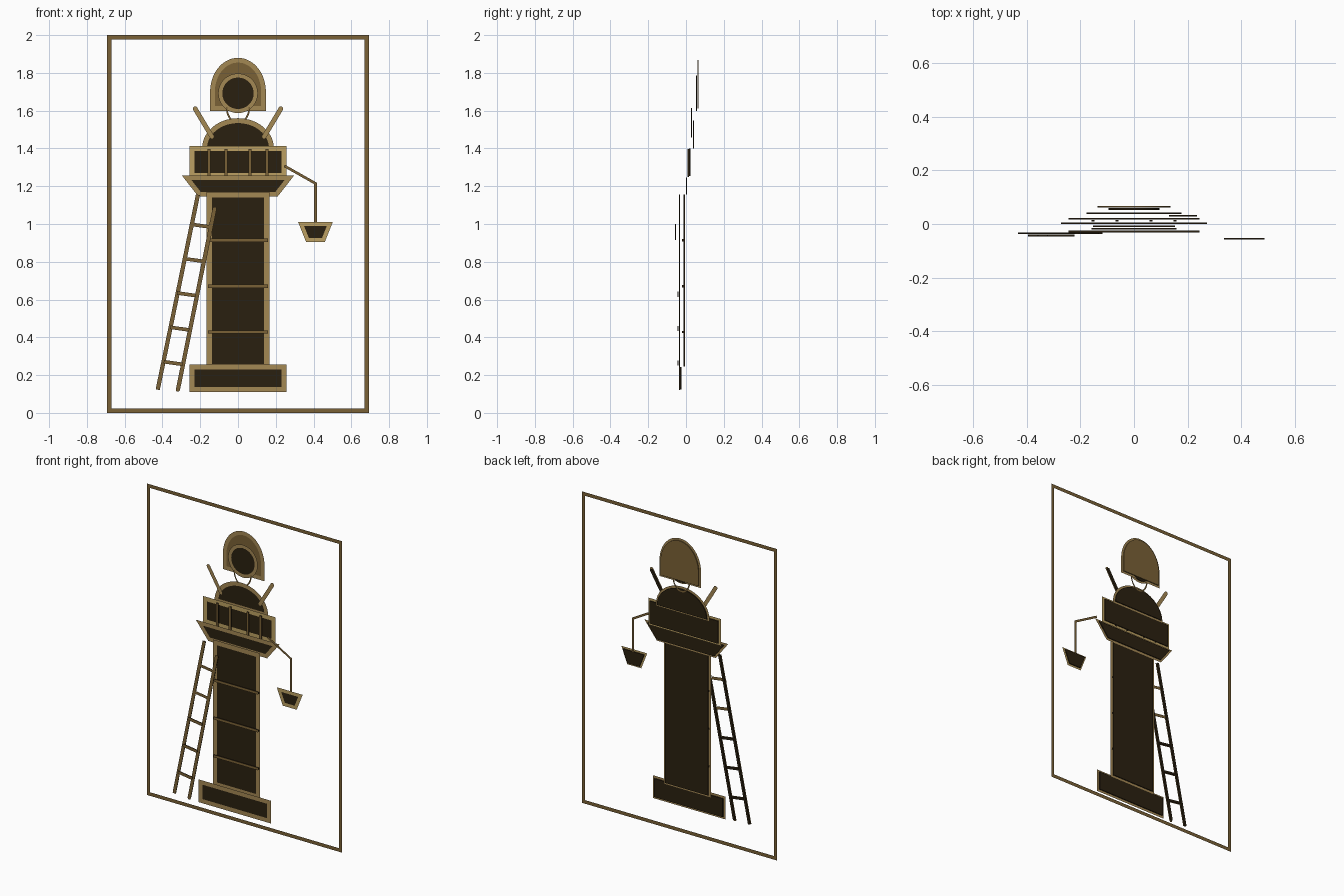
import bpy, bmesh, math
from mathutils import Vector

cube = bpy.data.objects.get("Cube")
if cube:
    bpy.data.objects.remove(cube, do_unlink=True)


def material(name, srgb):
    col = [(c / 255 / 12.92) if c < 11 else ((c / 255 + 0.055) / 1.055) ** 2.4 for c in srgb] + [1]
    m = bpy.data.materials.new(name)
    m.use_nodes = True
    m.diffuse_color = col
    m.node_tree.nodes["Principled BSDF"].inputs["Base Color"].default_value = col
    return m


DARK = material("dark_umber", (42, 32, 16))
BROWN = material("bronze_brown", (122, 97, 54))
TAN = material("warm_tan", (164, 136, 84))
GOLD = material("pale_gold", (188, 160, 98))
THICK = 0.006


def build(name, faces, y, mat, thick=0.0):
    """Flat shape in the xz plane facing the front, optionally thickened backwards."""
    bm = bmesh.new()
    for pts in faces:
        bm.faces.new([bm.verts.new((p[0], y, p[1])) for p in pts])
    bmesh.ops.remove_doubles(bm, verts=bm.verts, dist=1e-5)
    for f in bm.faces:
        f.normal_update()
        if f.normal.y > 0:
            f.normal_flip()
    if thick:
        ext = bmesh.ops.extrude_face_region(bm, geom=list(bm.faces), use_keep_orig=True)
        verts = [g for g in ext["geom"] if isinstance(g, bmesh.types.BMVert)]
        bmesh.ops.translate(bm, verts=verts, vec=(0, thick, 0))
        bmesh.ops.recalc_face_normals(bm, faces=bm.faces)
    me = bpy.data.meshes.new(name)
    bm.to_mesh(me)
    bm.free()
    me.materials.append(mat)
    ob = bpy.data.objects.new(name, me)
    bpy.context.collection.objects.link(ob)
    return ob


def sides(pts, half, closed):
    """Mitred offsets of a path to both sides."""
    pts = [Vector(p) for p in pts]
    n, out = len(pts), ([], [])
    for i, p in enumerate(pts):
        before = (p - pts[i - 1]).normalized() if closed or i else None
        after = (pts[(i + 1) % n] - p).normalized() if closed or i < n - 1 else None
        before, after = before or after, after or before
        n1, n2 = Vector((-before.y, before.x)), Vector((-after.y, after.x))
        m = (n1 + n2) / (1 + n1.dot(n2)) * half
        out[0].append(p + m)
        out[1].append(p - m)
    return out


def stroke(name, pts, width, y, mat, closed=False, round_ends=False, thick=0.0):
    a, b = sides(pts, width / 2, closed)
    n = len(pts)
    faces = [(a[i], a[(i + 1) % n], b[(i + 1) % n], b[i]) for i in range(n if closed else n - 1)]
    if round_ends:
        for end, c in ((a[0], pts[0]), (b[-1], pts[-1])):
            c = Vector(c)
            r = end - c
            ang = math.atan2(r.y, r.x)
            faces.append([c + Vector((math.cos(ang + t * math.pi / 8), math.sin(ang + t * math.pi / 8)))
                          * width / 2 for t in range(9)])
    return build(name, faces, y, mat, thick)


def backed_stroke(name, pts, width, y, mat, round_ends=False):
    stroke(name, pts, width, y - 0.003, mat, round_ends=round_ends)
    stroke(name + "_backing", pts, width * 0.7, y, DARK, thick=THICK)


def panel(name, pts, width, y, edge, fill=DARK):
    """Filled plate with a wider border drawn over its edge."""
    build(name, [pts], y, fill, THICK)
    stroke(name + "_border", pts, width, y - 0.003, edge, closed=True)


def trapezoid(x, bottom, top, z0, z1):
    return [(x - bottom, z0), (x + bottom, z0), (x + top, z1), (x - top, z1)]


def arc(cx, cz, rx, rz, start, end, steps):
    angles = [math.radians(start + (end - start) * i / steps) for i in range(steps + 1)]
    return [(cx + rx * math.cos(t), cz + rz * math.sin(t)) for t in angles]


# Surrounding frame
stroke("picture_frame", trapezoid(0, 0.682, 0.682, 0.012, 1.988), 0.023, 0.066, BROWN, closed=True)

# Tower: base, shaft with bands, cornice
panel("tower_base", trapezoid(0, 0.243, 0.243, 0.123, 0.242), 0.027, -0.031, TAN)
panel("tower_shaft", trapezoid(0, 0.152, 0.152, 0.245, 1.155), 0.03, -0.012, TAN)
for i in range(3):
    z = 0.428 + 0.243 * i
    backed_stroke(f"shaft_band_{i + 1}", [(-0.158, z), (0.158, z)], 0.017, -0.02, BROWN)
panel("cornice", trapezoid(0, 0.203, 0.272, 1.157, 1.245), 0.025, 0.0, TAN)

# Balcony with posts
panel("balcony", trapezoid(0, 0.243, 0.243, 1.255, 1.4), 0.028, 0.017, GOLD)
for i, x in enumerate((-0.153, -0.063, 0.063, 0.153)):
    backed_stroke(f"balcony_post_{i + 1}", [(x, 1.25), (x, 1.398)], 0.017, 0.009, BROWN)

# Dome and the two raised rods
panel("dome", arc(0, 1.4, 0.177, 0.147, 0, 180, 40), 0.026, 0.037, TAN)
rod = [(0.227, 1.61), (0.138, 1.462)]
backed_stroke("left_rod", rod, 0.025, 0.027, TAN, round_ends=True)
stroke("right_rod", [(-x, z) for x, z in rod], 0.025, 0.024, TAN, round_ends=True)

# Hooded lamp with round lens and hanging loop
hood = [(-0.135, 1.612), (0.135, 1.612)] + arc(0, 1.7, 0.135, 0.167, 0, 180, 40)
panel("lamp_hood", hood, 0.025, 0.061, TAN, BROWN)
lens = arc(0, 1.692, 0.094, 0.094, 0, 360, 48)[:-1]
panel("lamp_lens", lens, 0.022, 0.053, TAN)
stroke("lamp_loop", arc(0, 1.62, 0.06, 0.085, 180, 360, 20), 0.009, 0.047, BROWN)

# Ladder leaning on the tower
backed_stroke("ladder_outer_rail", [(-0.425, 0.123), (-0.212, 1.155)], 0.022, -0.038, BROWN)
backed_stroke("ladder_inner_rail", [(-0.318, 0.123), (-0.124, 1.08)], 0.022, -0.038, BROWN, True)
for i in range(5):
    x, z = -0.393 + 0.035 * i, 0.271 + 0.182 * i
    make = backed_stroke if i < 3 else stroke
    make(f"ladder_rung_{i + 1}", [(x, z), (x + 0.1, z - 0.014)], 0.019, -0.046, BROWN)

# Hoist line and bucket
stroke("hoist_arm", [(0.245, 1.308), (0.41, 1.215), (0.41, 1.0)], 0.014, -0.05, BROWN)
panel("bucket", trapezoid(0.41, 0.042, 0.076, 0.915, 1.0), 0.022, -0.058, GOLD)
